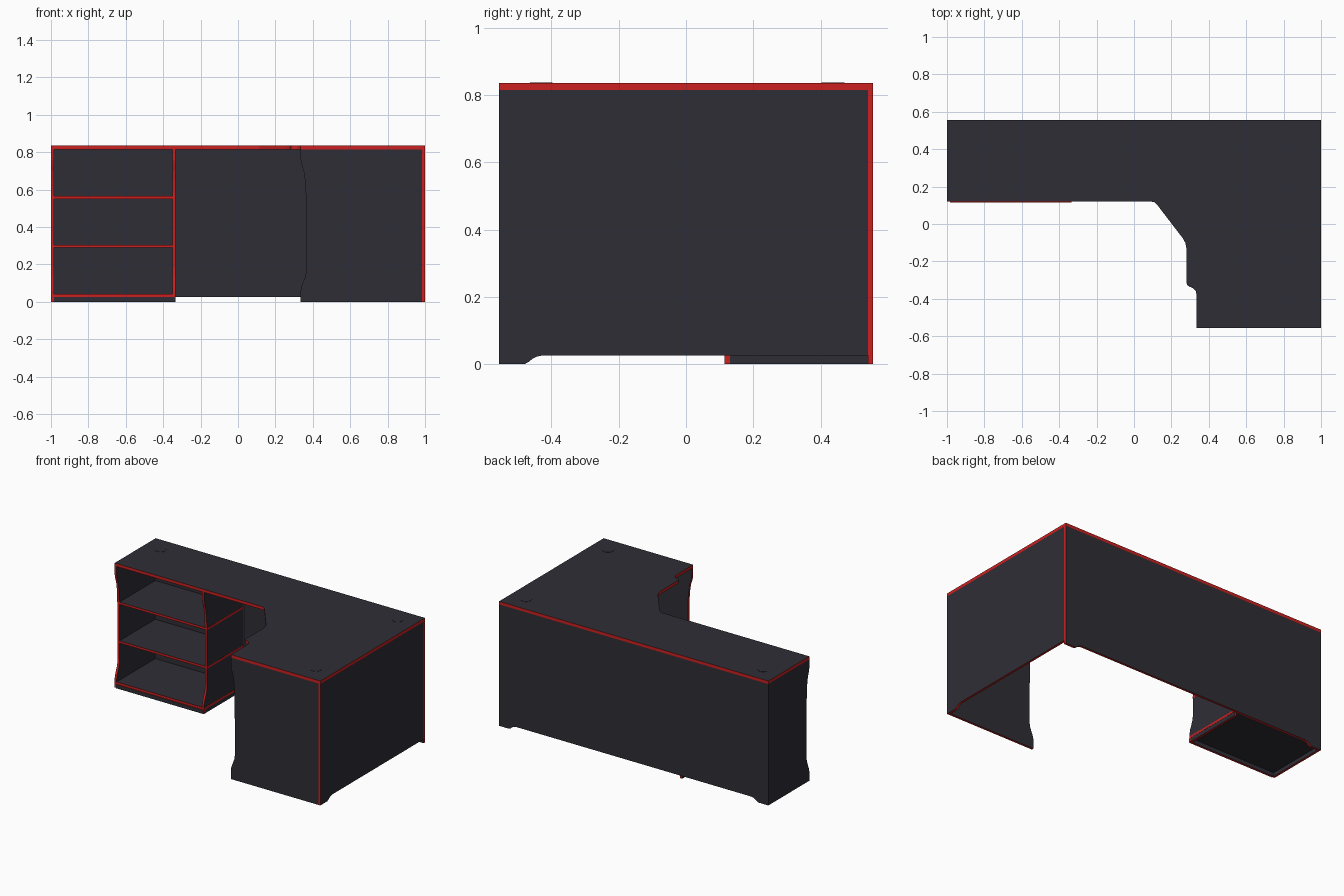
import bpy, bmesh
from mathutils import Vector

cube = bpy.data.objects.get("Cube")
if cube:
    bpy.data.objects.remove(cube, do_unlink=True)


def material(name, colour):
    m = bpy.data.materials.new(name)
    m.use_nodes = True
    m.diffuse_color = (*colour, 1)
    bsdf = next(n for n in m.node_tree.nodes if n.type == 'BSDF_PRINCIPLED')
    bsdf.inputs["Base Color"].default_value = (*colour, 1)
    return m


BOARD = material("charcoal board", (0.027, 0.027, 0.036))
TRIM = material("red edge band", (0.6, 0.014, 0.014))
T = 0.015        # board thickness
TOP = 0.815      # underside of the worktop
GAP = 0.026      # clearance under the raised panels


def board(name, outline, axis, low, high):
    """Extrude an outline along an axis: broad faces are board, edges are trim."""
    def place(p, d):
        v = list(p)
        v.insert(axis, d)
        return Vector(v)
    bm = bmesh.new()
    face = bm.faces.new([bm.verts.new(place(p, low)) for p in outline])
    ext = bmesh.ops.extrude_face_region(bm, geom=[face])
    moved = [g for g in ext["geom"] if isinstance(g, bmesh.types.BMVert)]
    shift = Vector((0, 0, 0))
    shift[axis] = high - low
    bmesh.ops.translate(bm, verts=moved, vec=shift)
    bmesh.ops.recalc_face_normals(bm, faces=bm.faces)
    bm.normal_update()
    for f in bm.faces:
        f.material_index = 0 if abs(f.normal[axis]) > 0.5 else 1
    mesh = bpy.data.meshes.new(name)
    bm.to_mesh(mesh)
    bm.free()
    mesh.materials.append(BOARD)
    mesh.materials.append(TRIM)
    ob = bpy.data.objects.new(name, mesh)
    bpy.context.collection.objects.link(ob)
    return ob


def rect(a0, a1, b0, b1):
    return [(a0, b0), (a1, b0), (a1, b1), (a0, b1)]


# Shallow concave front edge shared by the upright panels: (height, inset)
SCOOP = [(0, 0), (0.06, 0), (0.085, 0.005), (0.11, 0.015), (0.14, 0.026), (0.18, 0.032),
         (0.3, 0.031), (0.6, 0.027), (0.66, 0.022), (0.7, 0.016), (0.73, 0.006),
         (0.76, 0), (TOP, 0)]


def scooped(front, back):
    return [(front + d, z) for z, d in SCOOP] + [(back, TOP), (back, 0)]


def foot(edge, sign):
    """Curved foot at a panel end, from the floor corner to the raised underside."""
    steps = [(0, 0), (0.075, 0), (0.088, 0.007), (0.1, 0.017), (0.113, 0.023), (0.128, GAP)]
    return [(edge + sign * d, z) for d, z in steps]


# L-shaped worktop with a shaped inner corner
board("worktop", [(-1, 0.555), (-1, 0.12), (0.09, 0.12), (0.108, 0.117), (0.122, 0.105),
                  (0.26, -0.075), (0.274, -0.1), (0.28, -0.13), (0.28, -0.31),
                  (0.284, -0.326), (0.298, -0.336), (0.316, -0.343), (0.33, -0.358),
                  (0.335, -0.38), (0.335, -0.555), (1, -0.555), (1, 0.555)],
      2, TOP, 0.835)

# Back panel with a foot at each end
board("back_panel", foot(-0.9995, 1) + foot(1, -1)[::-1] + [(1, TOP), (-0.9995, TOP)],
      1, 0.54, 0.555)

# Side panel on the return, with a front foot
board("left_side_panel", foot(-0.555, 1) + [(0.54, GAP), (0.54, TOP), (-0.555, TOP)],
      0, 1 - T, 1)

# Front panel of the return
board("front_panel", scooped(0.335, 1 - T), 1, -0.555, -0.54)

# Shelf cabinet: uprights, shelves, back and plinth
RIGHT, DIV = -1, -0.335
END = DIV + 0.001
board("cabinet_outer_side", scooped(0.12, 0.5545), 0, RIGHT, RIGHT + T)
board("cabinet_divider", scooped(0.12, 0.54), 0, DIV - T, DIV)
for name, z in (("lower_shelf", 0.29), ("upper_shelf", 0.55)):
    board(name, rect(RIGHT + T, END, 0.149, 0.54), 2, z, z + T)
board("cabinet_floor", rect(RIGHT + T, END, 0.119, 0.54), 2, GAP, GAP + T)
board("cabinet_back", rect(RIGHT + T, END, GAP + T, TOP), 1, 0.529, 0.54)
board("cabinet_plinth", rect(RIGHT + T, END, 0, GAP), 1, 0.115, 0.13)

# Round cable caps set almost flush in the worktop
for name, x, y in (("cap_back_right", -0.88, 0.437), ("cap_back_left", 0.88, 0.437),
                   ("cap_front_left", 0.88, -0.43)):
    bpy.ops.mesh.primitive_cylinder_add(vertices=32, radius=0.034, depth=0.004,
                                        location=(x, y, 0.8345))
    cap = bpy.context.object
    cap.name = name
    cap.data.materials.append(BOARD)
    bpy.ops.object.shade_smooth_by_angle()
